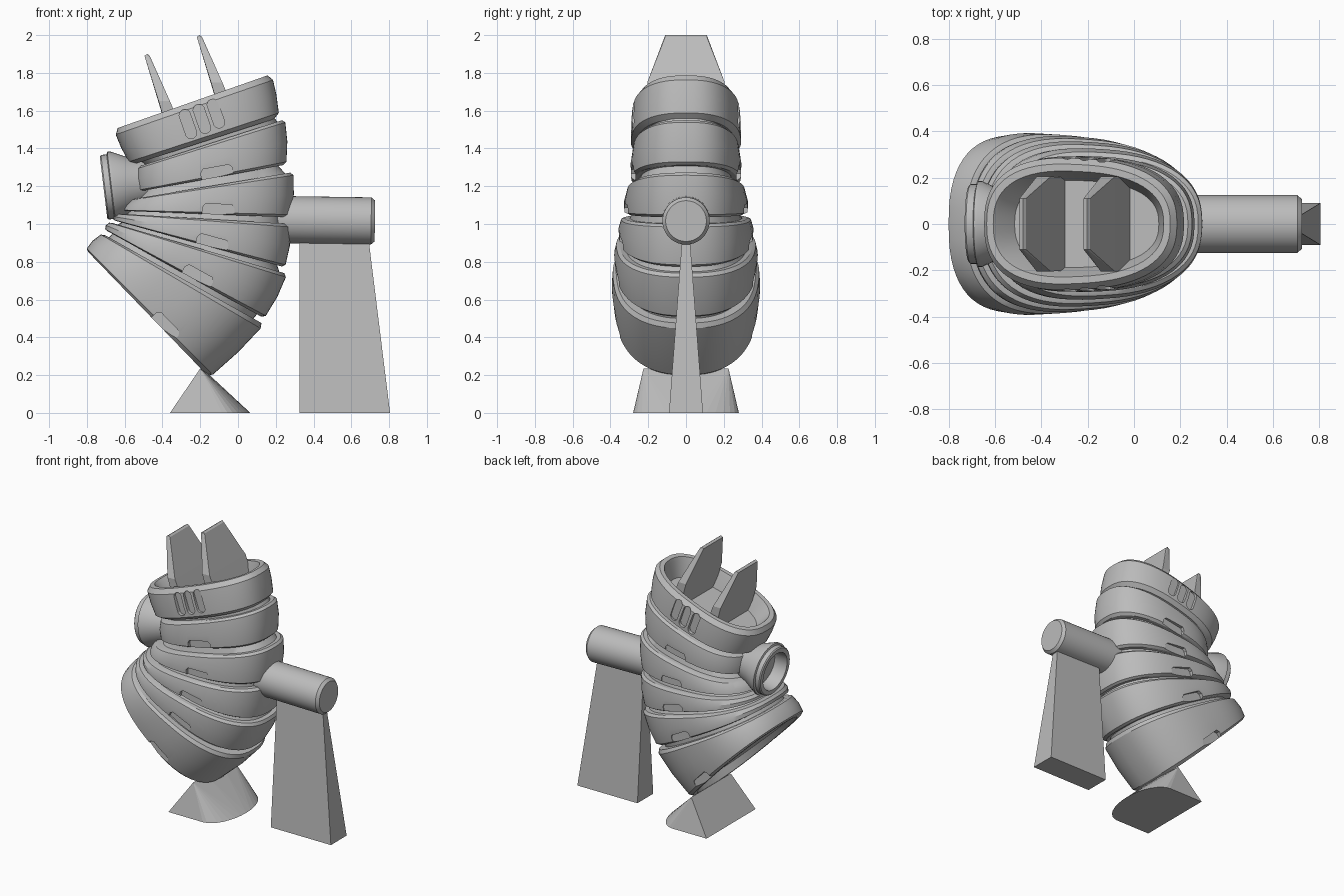
import bpy, bmesh, math
from mathutils import Vector

cube = bpy.data.objects.get("Cube")
if cube:
    bpy.data.objects.remove(cube, do_unlink=True)

grey = bpy.data.materials.new("plain grey")
grey.use_nodes = True
grey.diffuse_color = (0.5, 0.5, 0.5, 1)
grey.node_tree.nodes["Principled BSDF"].inputs["Base Color"].default_value = (0.5, 0.5, 0.5, 1)

SIDES = 64
POWER = 2.5


def finish(name, bm, smooth=True):
    bmesh.ops.recalc_face_normals(bm, faces=bm.faces)
    me = bpy.data.meshes.new(name)
    bm.to_mesh(me)
    bm.free()
    ob = bpy.data.objects.new(name, me)
    bpy.context.collection.objects.link(ob)
    me.materials.append(grey)
    if smooth:
        shade(ob)
    return ob


def shade(ob):
    bpy.ops.object.select_all(action='DESELECT')
    ob.select_set(True)
    bpy.context.view_layer.objects.active = ob
    bpy.ops.object.shade_smooth_by_angle(angle=math.radians(30))


def loft(name, rings, smooth=True):
    bm = bmesh.new()
    rows = [[bm.verts.new(p) for p in ring] for ring in rings]
    n = len(rows[0])
    for a, b in zip(rows, rows[1:]):
        for i in range(n):
            j = (i + 1) % n
            bm.faces.new((a[i], a[j], b[j], b[i]))
    bm.faces.new(rows[0])
    bm.faces.new(rows[-1])
    return finish(name, bm, smooth)


def hull(name, points):
    bm = bmesh.new()
    for p in points:
        bm.verts.new(p)
    bmesh.ops.convex_hull(bm, input=bm.verts)
    bmesh.ops.dissolve_limit(bm, angle_limit=0.01, verts=bm.verts, edges=bm.edges)
    return finish(name, bm, False)


def half_width(u, w):
    return w * (1 - 0.08 * u) * max(0, 1 - abs(u) ** POWER) ** (1 / POWER)


def oval(section, inset=0):
    """Tilted egg-shaped ring between a left and a right point."""
    left, right, w = section
    mid, half = (left + right) / 2, (right - left) / 2
    half = half * (1 - inset / half.length)
    pts = []
    for i in range(SIDES):
        a = 2 * math.pi * i / SIDES
        c, s = math.cos(a), math.sin(a)
        u = math.copysign(abs(c) ** (2 / POWER), c)
        v = math.copysign(abs(s) ** (2 / POWER), s)
        p = mid + half * u
        pts.append((p.x, (w - inset) * v * (1 - 0.08 * u), p.y))
    return pts


def section(lx, lz, rx, rz, w):
    return Vector((lx, lz)), Vector((rx, rz)), w


def between(a, b, t):
    return tuple(p + (q - p) * t for p, q in zip(a, b))


def lathe(name, origin, axis, profile, sides=40):
    axis = Vector(axis).normalized()
    side = Vector((0, 1, 0))
    up = axis.cross(side)
    rings = []
    for d, r in profile:
        rings.append([Vector(origin) + axis * d + (side * math.cos(a) + up * math.sin(a)) * r
                      for a in (2 * math.pi * k / sides for k in range(sides))])
    return loft(name, rings)


def cut(ob, outline, depth_y):
    """Sink an x-z outline into both flanks of an object."""
    for s in (-1, 1):
        tool = loft("cutter", [[(x, s * y, z) for x, z in outline] for y in (depth_y, 0.6)], False)
        mod = ob.modifiers.new("groove", 'BOOLEAN')
        mod.solver = 'EXACT'
        mod.object = tool
        bpy.ops.object.select_all(action='DESELECT')
        bpy.context.view_layer.objects.active = ob
        ob.select_set(True)
        bpy.ops.object.modifier_apply(modifier=mod.name)
        bpy.data.objects.remove(tool, do_unlink=True)


# Body bands: lower edge, upper edge, notch centre along the lower edge
bands = [
    (section(-.535, 1.17, .257, 1.315, .288), section(-.54, 1.30, .25, 1.555, .278), .54),
    (section(-.615, 1.07, .28, 1.035, .325), section(-.57, 1.13, .295, 1.275, .308), .57),
    (section(-.66, 1.02, .25, .77, .352), section(-.637, 1.055, .283, 1.0, .34), .57),
    (section(-.705, .97, .14, .50, .372), section(-.68, 1.01, .262, .735, .366), .57),
    (section(-.806, .865, -.15, .186, .378), section(-.72, .95, .14, .467, .385), .62),
]
names = ["upper_band", "middle_band", "waist_band", "lower_band", "base_band"]
for name, (low, high, t) in zip(names, bands):
    steps = [(0, .018), (.06, 0), (.5, -.008), (.93, 0), (1, .018)]
    if name == "base_band":
        steps = [(.14, .075), (0, .05)] + steps
    ob = loft(name, [oval(between(low, high, k), i) for k, i in steps])
    left, right, w = low
    along = (right - left).normalized()
    up = Vector((-along.y, along.x))
    centre = left + (right - left) * t
    notch = [centre + along * a + up * b for a, b in
             ((-.085, -.03), (.085, -.03), (.085, .035), (.07, .055), (-.07, .055), (-.085, .035))]
    cut(ob, [tuple(p) for p in notch], half_width(2 * t - 1, w) - .018)
    shade(ob)

# Collar with open cup
collar_low = section(-.57, 1.31, .22, 1.565, .29)
collar_top = section(-.66, 1.50, .18, 1.795, .282)
collar = loft("collar", [oval(between(collar_low, collar_top, t), i) for t, i in
                         ((0, .03), (.1, 0), (.5, -.004), (.86, 0), (1, .025), (1, .055), (.9, .065), (.45, .1))])
slope = math.atan2(.295, .84)
for k in (-1, 0, 1):
    cx, cz = -.191 + .074 * k, 1.557 + .028 * k
    slot = []
    for i in range(16):
        a = math.pi * (i + .5) / 8
        x, z = .03 * math.cos(a), .03 * math.sin(a) + math.copysign(.05, math.sin(a))
        slot.append((cx + x * math.cos(slope) - z * math.sin(slope),
                     cz + x * math.sin(slope) + z * math.cos(slope)))
    cut(collar, slot, .267)
shade(collar)

# Inner core seen in the gaps
core = [between(bands[-1][0], bands[-1][1], .5)]
for low, high, t in reversed(bands[:-1]):
    core += [low, high]
core.append(between(collar_low, collar_top, .2))
loft("inner_core", [oval(s, .045) for s in core])

# Two blades standing in the cup
for name, x, z in (("left_blade", -.48, 1.90), ("right_blade", -.203, 2.0)):
    pts = []
    for s in (-1, 1):
        for dx, dz, y in ((-.015, -.01, .11), (.013, -.01, .11), (0, 0, .11),
                          (.06, -.25, .205), (.12, -.25, .205),
                          (.115, -.44, .2), (.2, -.44, .2)):
            pts.append((x + dx, s * y, z + dz))
    hull(name, pts)

# Nozzle on the left side
lathe("nozzle", (-.70, 0, 1.195), (-.993, 0, -.12),
      ((-.22, .12), (-.12, .15), (-.045, .185), (-.03, .185), (-.025, .172),
       (.005, .172), (.012, .165), (.012, .135), (-.08, .125)))

# Side arm and its stand
lathe("side_arm", (.1, 0, 1.025), (1, 0, -.015),
      ((0, .125), (.605, .125), (.625, .108)))
hull("arm_stand", [(x, s * y, z) for s in (-1, 1) for x, y, z in
                   ((.325, .09, 0), (.805, .09, 0), (.325, .02, .93), (.69, .02, .93))])

# Wedge foot with a rounded inner side
foot = [(-.36, -.28, 0), (-.36, .28, 0)]
for i in range(17):
    a = math.pi * (i / 16 - .5)
    foot.append((-.085 + .15 * math.cos(a), .28 * math.sin(a), 0))
for s in (-1, 1):
    foot += [(-.2, s * .225, .235), (-.15, s * .08, .2)]
hull("foot", foot)
